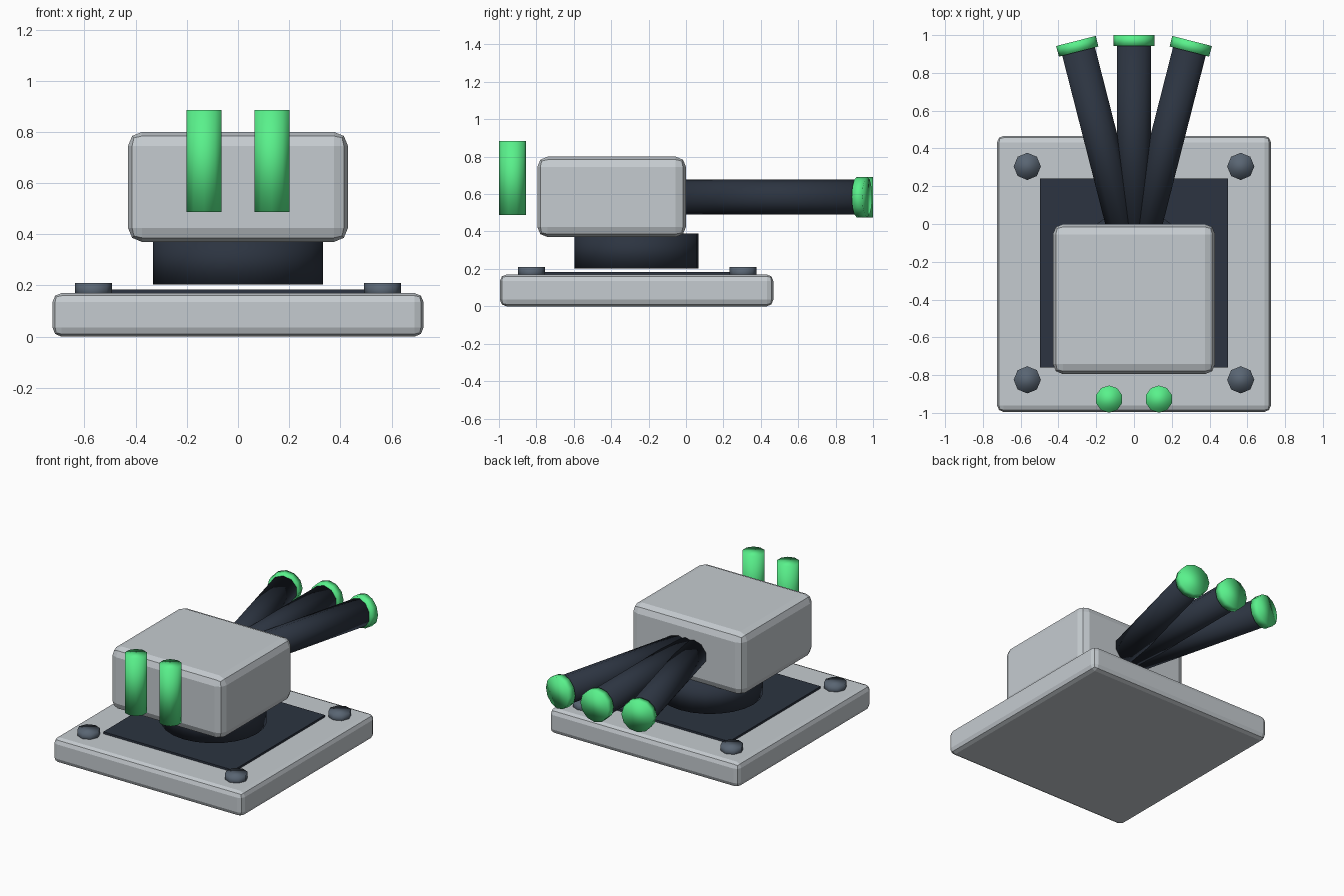
import bpy
import math
from mathutils import Vector

if "Cube" in bpy.data.objects:
    bpy.data.objects.remove(bpy.data.objects["Cube"])


def material(name, rgb):
    m = bpy.data.materials.new(name)
    m.diffuse_color = (*rgb, 1)
    m.use_nodes = True
    m.node_tree.nodes["Principled BSDF"].inputs["Base Color"].default_value = m.diffuse_color
    return m


DARK = material("dark_rubber", (0.025, 0.034, 0.052))
STEEL = material("blue_steel", (0.10, 0.13, 0.17))
GREEN = material("glow_green", (0.10, 0.88, 0.26))
LIGHT = material("light_casing", (0.56, 0.60, 0.63))


def finish(name, mat):
    ob = bpy.context.object
    ob.name = name
    ob.data.materials.append(mat)
    return ob


def box(name, lo, hi, mat, bevel=0):
    lo, hi = Vector(lo), Vector(hi)
    bpy.ops.mesh.primitive_cube_add(size=1, location=(lo + hi) / 2)
    ob = finish(name, mat)
    ob.scale = hi - lo
    bpy.ops.object.transform_apply(location=False, rotation=False, scale=True)
    if bevel:
        mod = ob.modifiers.new("bevel", 'BEVEL')
        mod.width = bevel
        mod.segments = 2
    return ob


def rod(name, start, end, radius, sides, mat, sharp=False):
    start, end = Vector(start), Vector(end)
    d = end - start
    # upright rods stay as they are, level rods tip back and then turn about z
    level = abs(d.z) < 1e-6
    rot = (-math.pi / 2, 0, math.atan2(-d.x, d.y)) if level else (0, 0, 0)
    bpy.ops.mesh.primitive_cylinder_add(vertices=sides, radius=radius, depth=d.length,
                                        location=(start + end) / 2, rotation=rot)
    ob = finish(name, mat)
    if sharp:
        bpy.ops.object.shade_smooth_by_angle()
    else:
        bpy.ops.object.shade_smooth()
    return ob


# Base slab with its inset pad
box("base_slab", (-0.725, -0.995, 0), (0.725, 0.467, 0.17), LIGHT, 0.035)
box("base_pad", (-0.498, -0.76, 0.15), (0.498, 0.24, 0.184), DARK)

# Corner bolts
for sx in (-1, 1):
    for y in (-0.825, 0.305):
        rod("corner_bolt", (sx * 0.565, y, 0.15), (sx * 0.565, y, 0.21), 0.072, 8, STEEL)

# Turntable neck and the head
rod("neck", (0, -0.265, 0.203), (0, -0.265, 0.39), 0.332, 24, DARK)
box("head", (-0.43, -0.795, 0.37), (0.43, 0, 0.8), LIGHT, 0.055)

# Fan of three barrels with glowing caps
Z = 0.584
for i in (-1, 0, 1):
    a = i * 0.25
    pivot = Vector((i * 0.06, 0, Z))
    d = Vector((math.sin(a), math.cos(a), 0))
    rod("barrel", pivot - d * 0.04, pivot + d * 0.96, 0.094, 10, DARK)
    rod("barrel_cap", pivot + d * 0.942, pivot + d, 0.108, 12, GREEN)

# Upright glowing posts at the front
for sx in (-1, 1):
    rod("front_post", (sx * 0.132, -0.927, 0.487), (sx * 0.132, -0.927, 0.885), 0.072, 10, GREEN)
